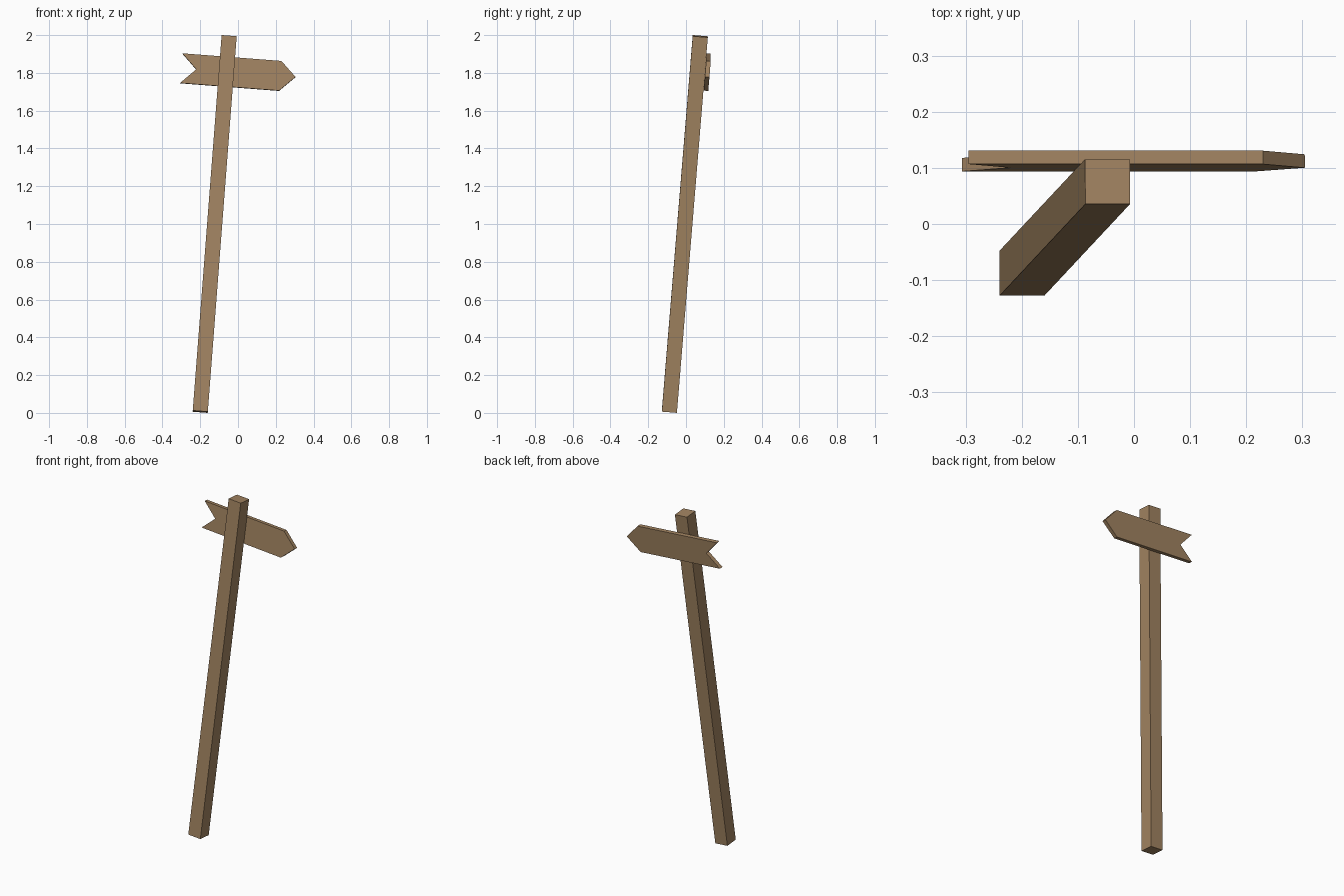
import bpy, math

if "Cube" in bpy.data.objects:
    bpy.data.objects.remove(bpy.data.objects["Cube"])

wood = bpy.data.materials.new("wood")
wood.diffuse_color = (0.36, 0.23, 0.12, 1)
wood.use_nodes = True
wood.node_tree.nodes["Principled BSDF"].inputs["Base Color"].default_value = wood.diffuse_color

# Everything shares the lean of the post; local origin is the post's foot centre
FOOT = (-0.2, -0.088, 0.0064)
LEAN = (math.radians(-4.69), math.radians(4.4), 0)


def slab(name, profile, y0, y1):
    """Extrude an x-z profile from y0 to y1, then lean it."""
    n = len(profile)
    verts = [(x, y, z) for y in (y0, y1) for x, z in profile]
    faces = [tuple(range(n)), tuple(reversed(range(n, 2 * n)))]
    faces += [(i, i + n, (i + 1) % n + n, (i + 1) % n) for i in range(n)]
    mesh = bpy.data.meshes.new(name)
    mesh.from_pydata(verts, [], faces)
    mesh.materials.append(wood)
    obj = bpy.data.objects.new(name, mesh)
    obj.location, obj.rotation_euler = FOOT, LEAN
    bpy.context.collection.objects.link(obj)
    return obj


# Square post
slab("post", [(-0.04, 0), (0.04, 0), (0.04, 2), (-0.04, 2)], -0.04, 0.04)

# Arrow board on the back of the post: pointed right end, notched left end
slab("arrow_board", [(-0.24, 1.736), (0.286, 1.736), (0.367, 1.815),
                     (0.286, 1.894), (-0.24, 1.894), (-0.16, 1.815)], 0.04, 0.064)
